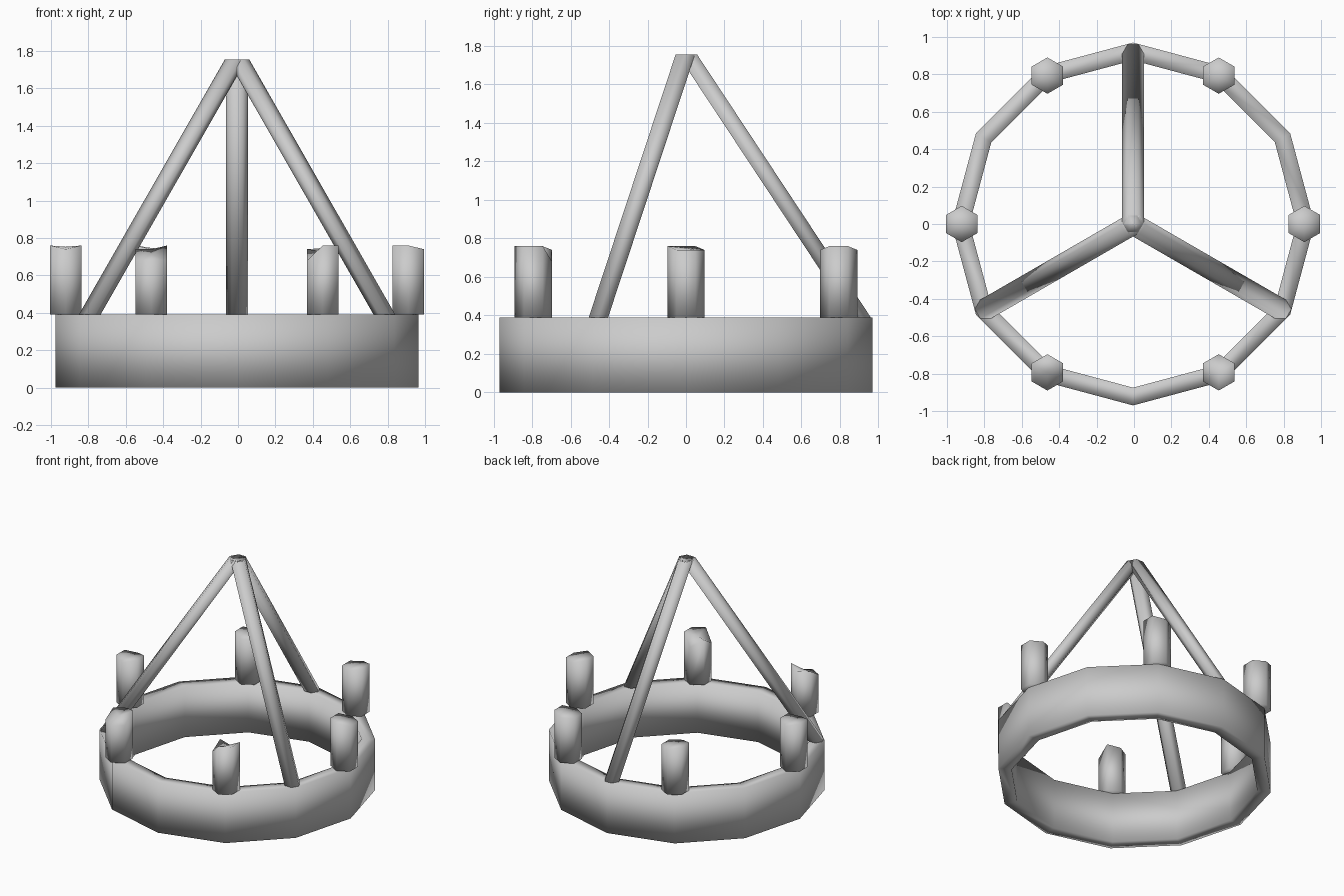
import bpy, bmesh
from math import cos, sin, radians

cube = bpy.data.objects.get("Cube")
if cube:
    bpy.data.objects.remove(cube, do_unlink=True)

grey = bpy.data.materials.new("plain grey")
grey.use_nodes = True
grey.diffuse_color = (0.6, 0.6, 0.6, 1)
grey.node_tree.nodes["Principled BSDF"].inputs["Base Color"].default_value = (0.6, 0.6, 0.6, 1)

RIM, TOP = 0.39, 1.755
CX = -0.005


def polar(r, deg):
    return CX + r * cos(radians(deg)), r * sin(radians(deg))


def finish(name, bm):
    bmesh.ops.recalc_face_normals(bm, faces=bm.faces)
    for f in bm.faces:
        f.smooth = True
    mesh = bpy.data.meshes.new(name)
    bm.to_mesh(mesh)
    bm.free()
    mesh.materials.append(grey)
    bpy.context.collection.objects.link(bpy.data.objects.new(name, mesh))


def hex_prism(name, low, high, r, phase, z0, heights, dip=0):
    """Six-sided post between two centres, with its own height at each top corner."""
    bm = bmesh.new()
    angles = [radians(phase + 60 * k) for k in range(6)]
    a = [bm.verts.new((low[0] + r * cos(t), low[1] + r * sin(t), z0)) for t in angles]
    b = [bm.verts.new((high[0] + r * cos(t), high[1] + r * sin(t), h))
         for t, h in zip(angles, heights)]
    centre = bm.verts.new((high[0], high[1], sum(heights) / 6 - dip))
    bm.faces.new(a)
    for k in range(6):
        j = (k + 1) % 6
        bm.faces.new((a[k], a[j], b[j], b[k]))
        bm.faces.new((b[k], b[j], centre))
    finish(name, bm)


# Twelve-sided open hoop
bm = bmesh.new()
section = [(0.97, 0), (0.97, RIM), (0.875, RIM), (0.875, 0)]
rings = [[bm.verts.new((*polar(r, 30 * k), z)) for r, z in section] for k in range(12)]
for k in range(12):
    p, q = rings[k], rings[(k + 1) % 12]
    for i in range(4):
        j = (i + 1) % 4
        bm.faces.new((p[i], q[i], q[j], p[j]))
finish("hoop", bm)

# Three slanted struts meeting at the peak
for name, deg in (("back_strut", 90), ("right_strut", 210), ("left_strut", 330)):
    hex_prism(name, polar(0.91, deg), polar(0.008, deg), 0.058, deg + 30, RIM, [TOP] * 6, 0.02)

# Six candles with uneven melted tops
full, mid, worn = 0.76, 0.74, 0.68
melted = {
    0: (mid, mid, full, full, full, mid),
    60: (full, mid, mid, mid, mid, full),
    120: (mid, mid, full, full, mid, mid),
    180: (full, mid, full, full, mid, full),
    240: (full, mid, mid, worn, worn, worn),
    300: (full, worn, mid, worn, full, full),
}
for i, (deg, heights) in enumerate(melted.items()):
    spot = polar(0.916, deg)
    hex_prism(f"candle_{i + 1}", spot, spot, 0.097, 30, RIM, heights)
